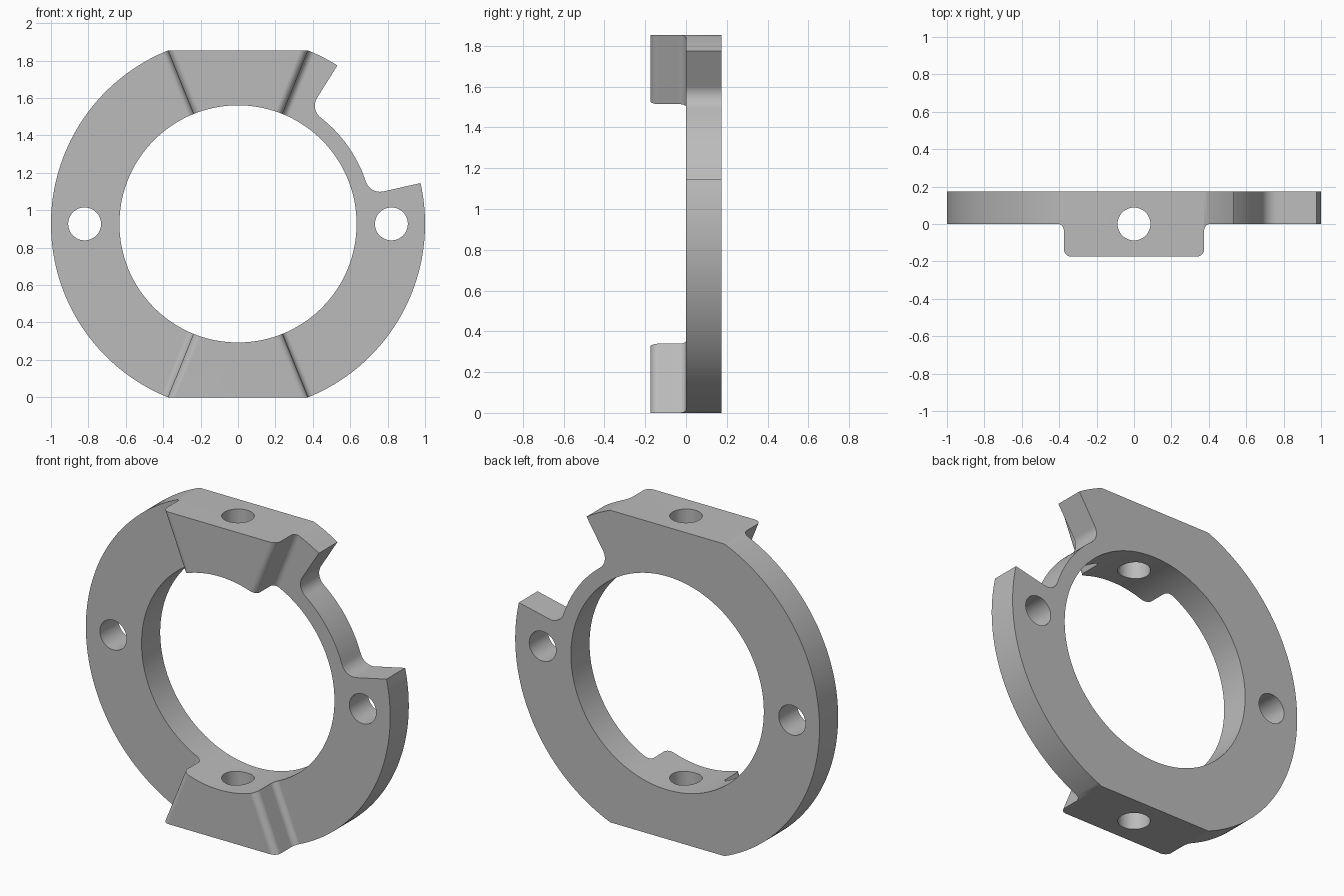
import bpy, bmesh
from math import sin, cos, tan, acos, asin, sqrt, radians, degrees

if "Cube" in bpy.data.objects:
    bpy.data.objects.remove(bpy.data.objects["Cube"])

FLAT = 0.927            # half height between the flats, also the ring centre
BORE = 0.634
DEPTH = 0.175
WALL = acos(FLAT)       # half angle of each clamp boss
HOLE = 0.088


def arc(cx, cy, r, a0, a1, n):
    """Points on an arc, angles in degrees."""
    angles = [radians(a0 + (a1 - a0) * i / n) for i in range(n + 1)]
    return [(cx + r * cos(a), cy + r * sin(a)) for a in angles]


def loft(name, ring_a, ring_b):
    """Solid between two matching rings of points."""
    bm = bmesh.new()
    a = [bm.verts.new(p) for p in ring_a]
    b = [bm.verts.new(p) for p in ring_b]
    bm.faces.new(a)
    bm.faces.new(b[::-1])
    for i in range(len(a)):
        j = (i + 1) % len(a)
        bm.faces.new((a[i], b[i], b[j], a[j]))
    bmesh.ops.recalc_face_normals(bm, faces=bm.faces)
    mesh = bpy.data.meshes.new(name)
    bm.to_mesh(mesh)
    bm.free()
    obj = bpy.data.objects.new(name, mesh)
    bpy.context.collection.objects.link(obj)
    return obj


def along_y(name, outline, y0, y1):
    return loft(name, [(x, y0, z) for x, z in outline], [(x, y1, z) for x, z in outline])


def combine(target, tool, operation):
    mod = target.modifiers.new(operation, 'BOOLEAN')
    mod.operation = operation
    mod.solver = 'EXACT'
    mod.object = tool
    bpy.context.view_layer.objects.active = target
    bpy.ops.object.modifier_apply(modifier=mod.name)
    bpy.data.objects.remove(tool)


# Plate stock, later trimmed to the ring outline
body = along_y("clamp_ring", [(-1.2, -1.2), (1.2, -1.2), (1.2, 1.2), (-1.2, 1.2)], 0, DEPTH)

# Wedge bosses with rounded front edges and filleted roots
edge = arc(-0.04, 0.04 - DEPTH, 0.04, -90, 0, 8)
edge += arc(0.035, -0.035, 0.035, 180, 90, 8) + [(0.035, 0.1)]


def boss_section(h, side):
    right = [(h * tan(WALL) + d / cos(WALL), y, h * side) for d, y in edge]
    return right + [(-x, y, z) for x, y, z in reversed(right)]


for side in (1, -1):
    boss = loft("boss", boss_section(0.4, side), boss_section(1.0, side))
    combine(body, boss, 'UNION')

# Ring outline: three outer arcs split by the flats, then the filleted notch
LOW, HIGH = 12.6, 57.9
FLOOR, FILLET = 0.72, 0.08
mid = FLOOR + FILLET
lean = degrees(asin(FILLET / mid))
w = degrees(WALL)


def notch_centre(angle):
    return mid * cos(radians(angle)), mid * sin(radians(angle))


outline = arc(0, 0, 1, HIGH, 90 - w, 8)
outline += arc(0, 0, 1, 90 + w, 270 - w, 72)
outline += arc(0, 0, 1, 270 + w, 360 + LOW, 48)
outline += arc(*notch_centre(LOW + lean), FILLET, LOW - 90, LOW + lean - 180, 12)
outline += arc(0, 0, FLOOR, LOW + lean, HIGH - lean, 20)[1:-1]
outline += arc(*notch_centre(HIGH - lean), FILLET, HIGH - lean + 180, HIGH + 90, 12)
combine(body, along_y("outline", outline, -0.5, 0.5), 'INTERSECT')

# Bore and the two side holes
for x, r, n in ((0, BORE, 144), (0.82, HOLE, 48), (-0.82, HOLE, 48)):
    combine(body, along_y("drill", arc(x, 0, r, 0, 360, n)[:-1], -0.5, 0.5), 'DIFFERENCE')

# Vertical screw hole through both bosses
circle = arc(0, 0, HOLE, 0, 360, 48)[:-1]
drill = loft("drill", [(x, y, -1.5) for x, y in circle], [(x, y, 1.5) for x, y in circle])
combine(body, drill, 'DIFFERENCE')

# Stand on the ground
for v in body.data.vertices:
    v.co.z += FLAT

# Colour and shading
grey = bpy.data.materials.new("plain_grey")
grey.use_nodes = True
colour = (0.5, 0.5, 0.5, 1)
grey.diffuse_color = colour
grey.node_tree.nodes["Principled BSDF"].inputs["Base Color"].default_value = colour
body.data.materials.clear()
body.data.materials.append(grey)
for p in body.data.polygons:
    p.material_index = 0

bpy.ops.object.select_all(action='DESELECT')
body.select_set(True)
bpy.context.view_layer.objects.active = body
bpy.ops.object.shade_smooth_by_angle(angle=radians(25))
normals = body.modifiers.new("flat_face_normals", 'WEIGHTED_NORMAL')
normals.keep_sharp = True
